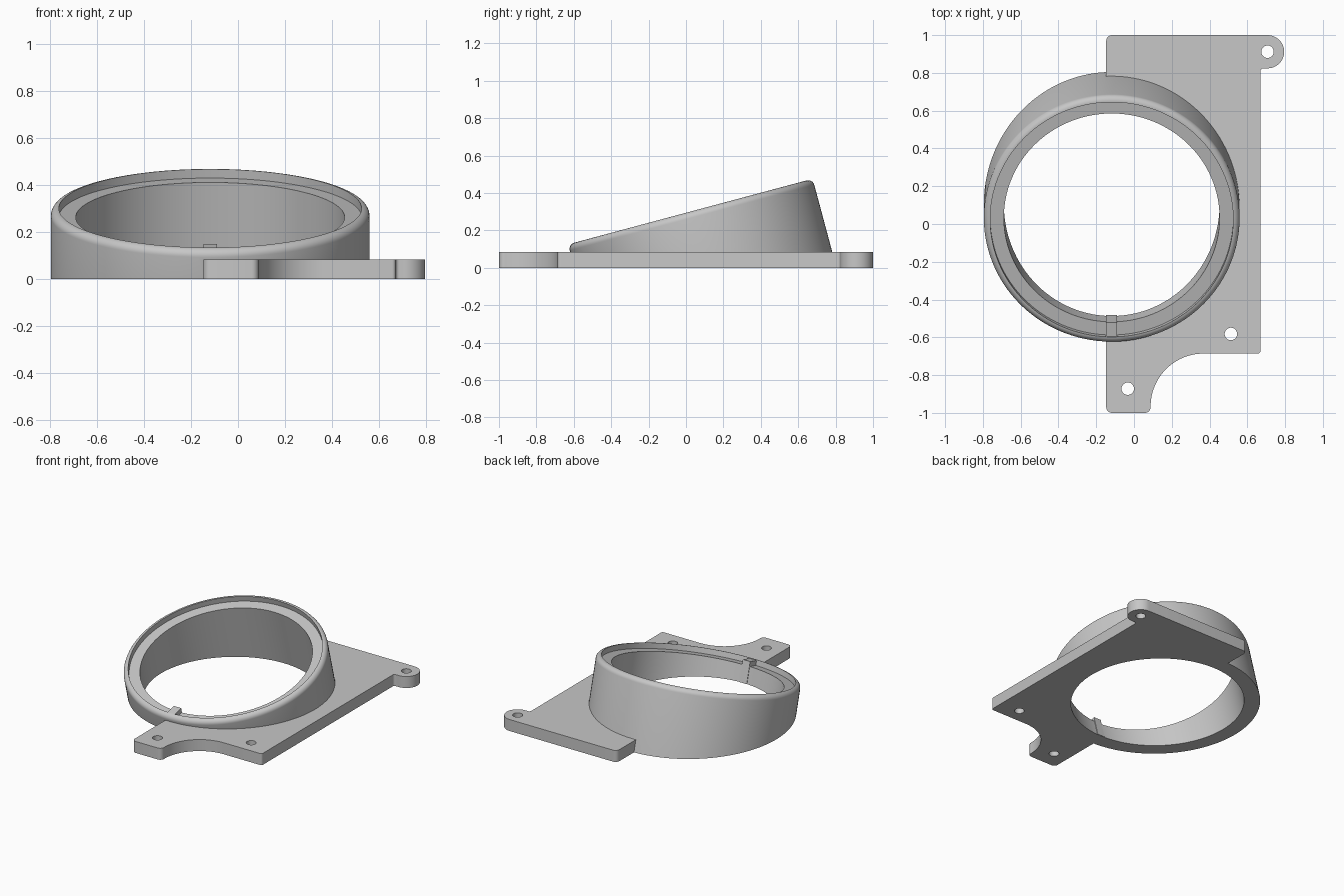
import bpy, bmesh, math
from mathutils import Matrix

cube = bpy.data.objects.get("Cube")
if cube:
    bpy.data.objects.remove(cube, do_unlink=True)

PLATE_TOP = 0.083
OUTER, BORE = 0.677, 0.571
ROUND = 0.034            # lip rounding, also the lip thickness
LIP = OUTER - ROUND
RIM, SEAT = 0.311, 0.272  # heights along the tilted axis
TILT = Matrix.Translation((-0.118, 0.104, 0)) @ Matrix.Rotation(math.radians(15), 4, 'X')

grey = bpy.data.materials.new("plain_grey")
grey.use_nodes = True
colour = (0.57, 0.57, 0.57, 1)
grey.diffuse_color = colour
grey.node_tree.nodes["Principled BSDF"].inputs["Base Color"].default_value = colour


def make(name, bm, matrix=Matrix()):
    bmesh.ops.transform(bm, matrix=matrix, verts=bm.verts)
    bmesh.ops.recalc_face_normals(bm, faces=bm.faces)
    mesh = bpy.data.meshes.new(name)
    bm.to_mesh(mesh)
    bm.free()
    mesh.materials.append(grey)
    ob = bpy.data.objects.new(name, mesh)
    bpy.context.collection.objects.link(ob)
    return ob


def loft(name, rings, matrix=Matrix()):
    """Closed solid through rings of equal point count, capped at both ends."""
    bm = bmesh.new()
    loops = [[bm.verts.new(p) for p in ring] for ring in rings]
    n = len(loops[0])
    for low, high in zip(loops, loops[1:]):
        for i in range(n):
            j = (i + 1) % n
            bm.faces.new((low[i], low[j], high[j], high[i]))
    bm.faces.new(loops[0][::-1])
    bm.faces.new(loops[-1])
    return make(name, bm, matrix)


def prism(name, points, bottom, top, matrix=Matrix()):
    return loft(name, [[(x, y, z) for x, y in points] for z in (bottom, top)], matrix)


def arc(cx, cy, r, start, end, steps):
    angles = [math.radians(start + (end - start) * i / steps) for i in range(steps + 1)]
    return [(cx + r * math.cos(a), cy + r * math.sin(a)) for a in angles]


def disc(x, y, r, steps):
    half = 180 / steps
    return arc(x, y, r, half, 360 + half, steps)[:-1]


def box(x0, x1, y0, y1):
    return [(x0, y0), (x1, y0), (x1, y1), (x0, y1)]


def combine(target, other, operation):
    mod = target.modifiers.new(operation.lower(), 'BOOLEAN')
    mod.operation, mod.solver, mod.object = operation, 'EXACT', other
    bpy.ops.object.select_all(action='DESELECT')
    bpy.context.view_layer.objects.active = target
    target.select_set(True)
    bpy.ops.object.modifier_apply(modifier=mod.name)
    bpy.data.objects.remove(other, do_unlink=True)


def trim(target, height):
    combine(target, prism("trim", box(-2, 2, -2, 2), -1, height), 'DIFFERENCE')


# Flat mounting plate with rounded corners, an ear and a scooped front corner
c, s = 0.03, 0.015
outline = arc(-0.147 + c, 1 - c, c, 180, 90, 6)
outline += arc(0.707, 0.912, 0.088, 90, -90, 24)
outline += arc(0.67 + s, 0.824 - s, s, 90, 180, 5)
outline += arc(0.67 - s, -0.686 + s, s, 0, -90, 4)
outline += arc(0.368, -0.966, 0.28, 90, 180, 28)
outline += arc(0.088 - c, -1 + c, c, 0, -90, 6)
outline += arc(-0.147 + c, -1 + c, c, -90, -180, 6)
mount = prism("tilted_ring_mount", outline[::-1], -0.12, PLATE_TOP)

# Tilted ring body with a rounded lip and a recessed seat
profile = [(OUTER, -0.4)] + arc(LIP, RIM - ROUND, ROUND, 0, 90, 8) + [(LIP, SEAT)]
rings = [[(x, y, h) for x, y in disc(0, 0, r, 128)] for r, h in profile]
combine(mount, loft("ring_body", rings, TILT), 'UNION')

# Flat underside, then the through bore and screw holes
trim(mount, 0)
combine(mount, prism("bore", disc(0, 0, BORE, 120), -0.6, 0.6, TILT), 'DIFFERENCE')
for x, y in [(0.707, 0.912), (0.513, -0.582), (-0.033, -0.872)]:
    combine(mount, prism("screw_hole", disc(x, y, 0.033, 32), -0.5, 0.2), 'DIFFERENCE')

# Key rib standing at the front of the bore and across the seat
rib = prism("key_rib", box(-0.029, 0.029, -0.65, -0.566), -0.4, 0.306, TILT)
trim(rib, 0.001)

bpy.ops.object.select_all(action='DESELECT')
mount.select_set(True)
bpy.context.view_layer.objects.active = mount
bpy.ops.object.shade_smooth_by_angle(angle=math.radians(30))
